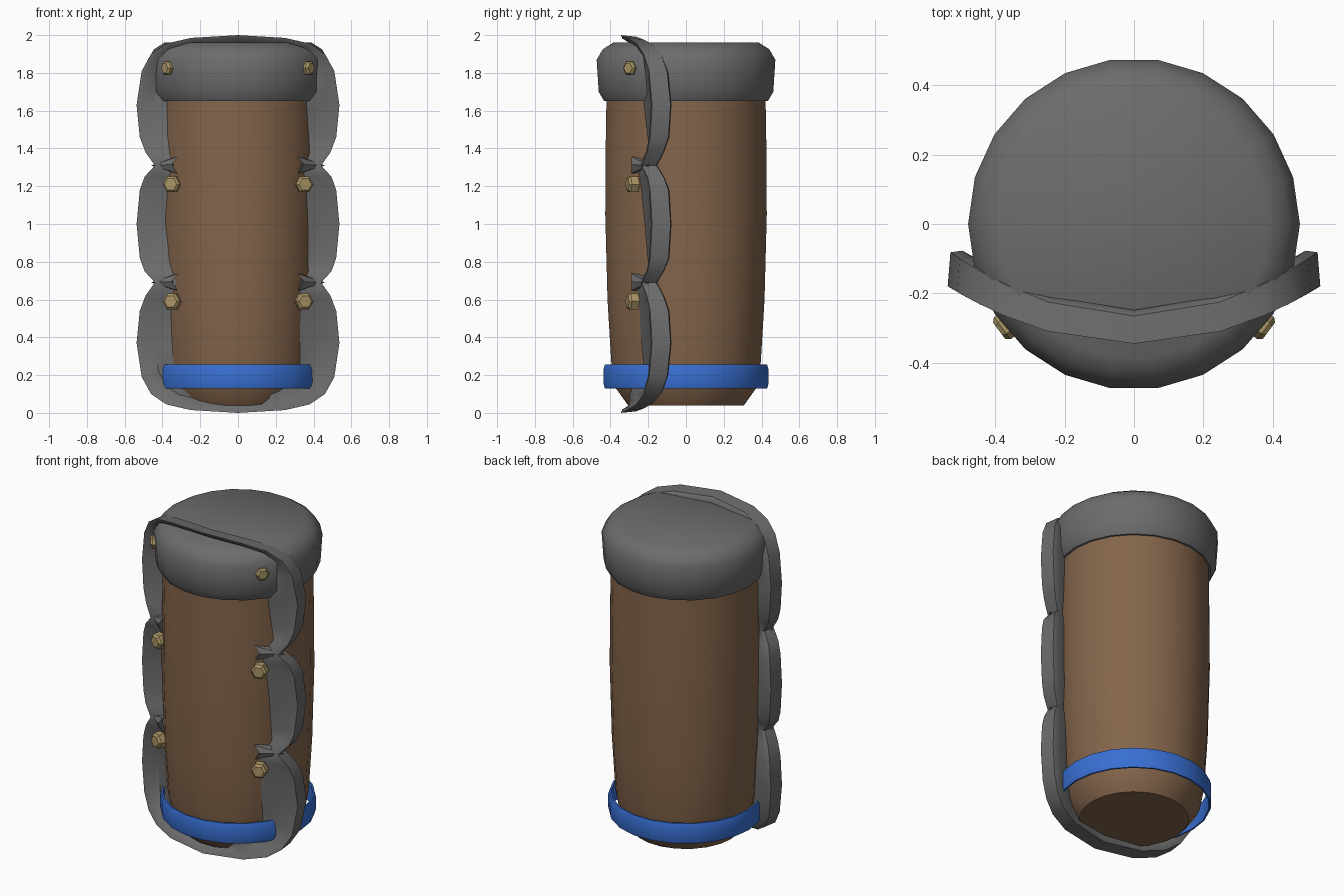
import bpy, math
from mathutils import Vector

if "Cube" in bpy.data.objects:
    bpy.data.objects.remove(bpy.data.objects["Cube"])

def material(name, rgb):
    m = bpy.data.materials.new(name)
    m.diffuse_color = (*rgb, 1)
    m.use_nodes = True
    m.node_tree.nodes["Principled BSDF"].inputs["Base Color"].default_value = m.diffuse_color
    return m

BROWN = material("brown", (0.23, 0.13, 0.07))
BLUE = material("blue", (0.04, 0.16, 0.65))
BRASS = material("brass", (0.40, 0.30, 0.13))
STEEL = material("dark_grey", (0.15, 0.15, 0.15))

def make(name, verts, faces, mat=STEEL, angle=None):
    me = bpy.data.meshes.new(name)
    me.from_pydata(verts, [], faces)
    ob = bpy.data.objects.new(name, me)
    bpy.context.collection.objects.link(ob)
    me.materials.append(mat)
    bpy.ops.object.select_all(action='DESELECT')
    ob.select_set(True)
    bpy.context.view_layer.objects.active = ob
    bpy.ops.object.mode_set(mode='EDIT')
    bpy.ops.mesh.select_all(action='SELECT')
    bpy.ops.mesh.normals_make_consistent(inside=False)
    bpy.ops.object.mode_set(mode='OBJECT')
    if angle:
        bpy.ops.object.shade_smooth_by_angle(angle=math.radians(angle))
    return ob

def bridge(rings, n, closed):
    k = len(rings)
    return [(r * n + i, r * n + (i + 1) % n, (r + 1) % k * n + (i + 1) % n, (r + 1) % k * n + i)
            for r in range(k if closed else k - 1) for i in range(n)]

def lathe(name, profile, n=22, mat=STEEL, closed=False, angle=35):
    verts = [(r * math.cos(math.tau * i / n), r * math.sin(math.tau * i / n), z)
             for r, z in profile for i in range(n)]
    faces = bridge(profile, n, closed)
    if not closed:
        faces += [tuple(range(n)), tuple(range(len(verts) - n, len(verts)))]
    return make(name, verts, faces, mat, angle)

# Barrel body, end cap and loose band
lathe("body", [(0.31, 0.04), (0.375, 0.13), (0.40, 0.27), (0.42, 0.6), (0.432, 1.05),
               (0.43, 1.4), (0.425, 1.7)], mat=BROWN)
lathe("cap", [(0.40, 1.65), (0.438, 1.65), (0.467, 1.70), (0.478, 1.87), (0.445, 1.925), (0.39, 1.96)], angle=50)
lathe("band", [(0.424, 0.13), (0.434, 0.13), (0.44, 0.15), (0.44, 0.235), (0.434, 0.255), (0.424, 0.255)],
      mat=BLUE, closed=True)

# Scalloped curved plate: outline quarter, mirrored to a full loop
quarter = [(0, 2.0), (0.25, 1.985), (0.38, 1.955), (0.46, 1.90), (0.51, 1.81), (0.537, 1.63),
           (0.52, 1.46), (0.49, 1.38), (0.44, 1.31), (0.495, 1.25), (0.52, 1.18), (0.537, 1.0)]
right = quarter + [(x, 2 - z) for x, z in quarter[-2::-1]]
outline = right + [(-x, z) for x, z in right[-2:0:-1]]

# Each ring: x scale, end inset in z, depth behind the front arc, dishing, extra side thickness
section = [(1.0, 0, 0.0, 0, 0), (0.955, 0.018, 0.008, 0, 0), (0.82, 0.06, 0.02, 0.055, 0),
           (0.5, 0.12, 0.02, 0.04, 0), (0.5, 0.12, 0.095, 0, 0), (0.92, 0.03, 0.097, 0, 0.03),
           (0.985, 0.008, 0.08, 0, 0.022)]
verts = []
for scale, inset, depth, dish, extra in section:
    for x, z in outline:
        d = abs(z - 1)
        if x > 0 and z < 1.85:      # right side: each lobe deepens downwards
            k = ((1.32 - z) / 0.62) % 1
        else:                       # left side: each lobe is an even dish
            k = 1 - max(0, 1 - abs(d - 0.31) / 0.22)
        zz = 1 + math.copysign(d - inset * max(0, (d - 0.7) / 0.3), z - 1)
        xx = x * scale
        near_notch = max(0, 1 - abs(d - 0.31) / 0.12)
        side = extra * (x / 0.53) ** 2 * (1 - near_notch)
        verts.append((xx, -0.345 + 0.575 * xx * xx + depth + dish * k + side, zz))
make("scalloped_plate", verts, bridge(section, len(outline), True), angle=45)

# Ridges running in from the notches between the lobes
for z in (1.31, 0.69):
    for s in (-1, 1):
        p = [(0.46, -0.20, z), (0.315, -0.29, z + 0.048), (0.35, -0.288, z + 0.005), (0.32, -0.29, z - 0.042),
             (0.33, -0.19, z + 0.05), (0.33, -0.19, z - 0.045)]
        make("notch_ridge", [(s * x, y, h) for x, y, h in p],
             [(0, 1, 2), (0, 2, 3), (0, 4, 1), (0, 3, 5), (0, 5, 4), (1, 4, 5, 3, 2)])

# Hexagonal bolt heads
def bolt(pos, direction, r):
    rings = [(r, -0.03), (r, 0.012), (r * 0.72, 0.024)]
    ob = lathe("bolt", rings, 6, BRASS, angle=1)
    ob.location = pos
    ob.rotation_euler = Vector(direction).to_track_quat('Z', 'Y').to_euler()

for s in (-1, 1):
    bolt((s * 0.37, -0.293, 1.825), (s * 0.8, -0.6, 0), 0.04)
    for z in (1.21, 0.59):
        bolt((s * 0.35, -0.288, z), (s * 0.3, -1, 0), 0.048)
